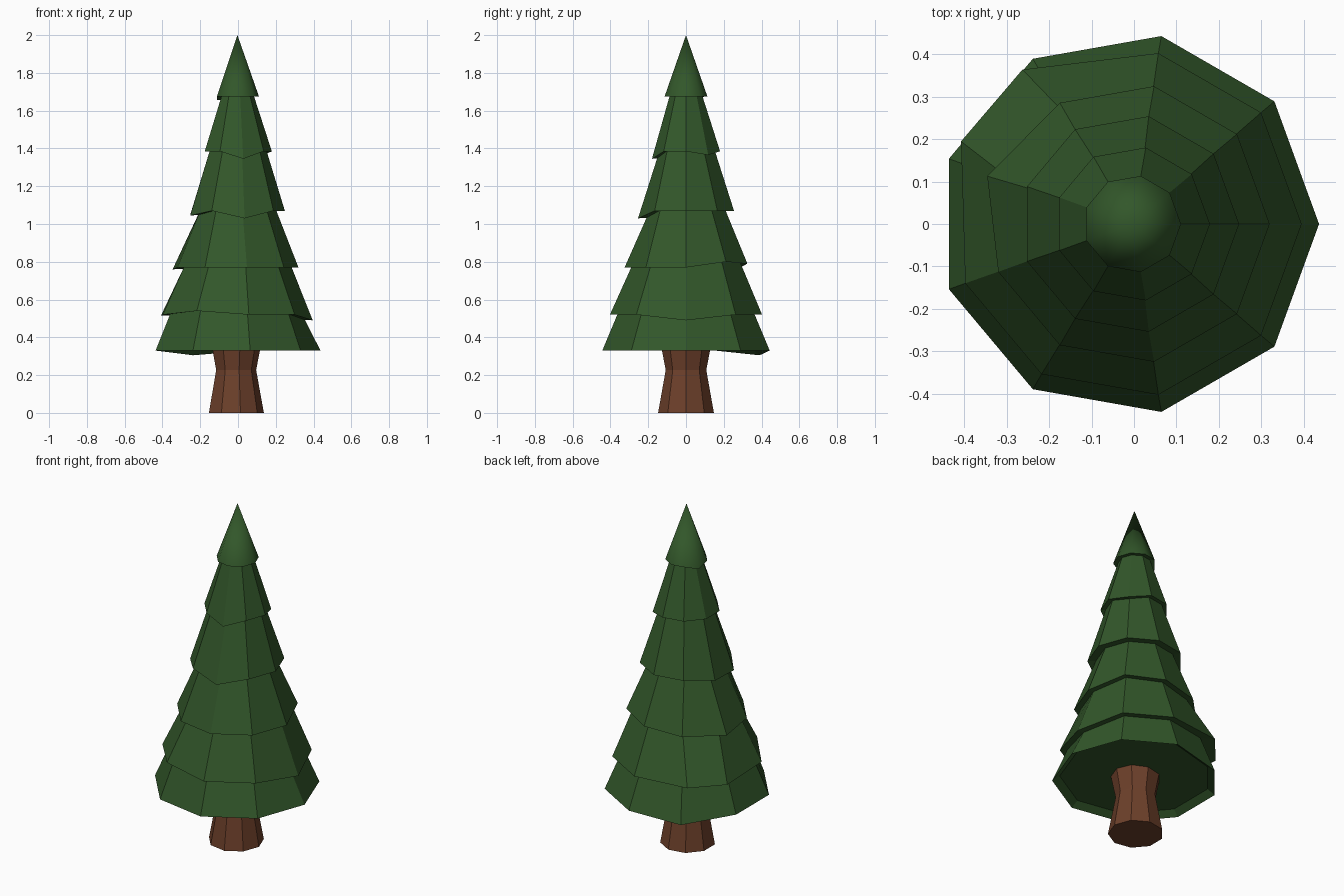
import bpy, bmesh
from math import cos, sin, radians

if "Cube" in bpy.data.objects:
    bpy.data.objects.remove(bpy.data.objects["Cube"])

SIDES = 9


def material(name, color):
    m = bpy.data.materials.new(name)
    m.diffuse_color = (*color, 1)
    m.use_nodes = True
    m.node_tree.nodes["Principled BSDF"].inputs["Base Color"].default_value = m.diffuse_color
    return m


def ring(bm, cx, r, z, shifts=None):
    """Nine-sided ring; shifts maps a corner index to its own (dx, dy, dz)."""
    out = []
    for i in range(SIDES):
        a = radians(i * 360 / SIDES)
        dx, dy, dz = (shifts or {}).get(i, (0, 0, 0))
        out.append(bm.verts.new((cx + r * cos(a) + dx, r * sin(a) + dy, z + dz)))
    return out


def bridge(bm, low, high):
    for i in range(SIDES):
        j = (i + 1) % SIDES
        bm.faces.new((low[i], low[j], high[j], high[i]))


def stack(bm, rings):
    bm.faces.new(rings[0][::-1])
    for low, high in zip(rings, rings[1:]):
        bridge(bm, low, high)


def finish(bm, name, mat):
    me = bpy.data.meshes.new(name)
    bm.to_mesh(me)
    bm.free()
    me.materials.append(mat)
    ob = bpy.data.objects.new(name, me)
    bpy.context.collection.objects.link(ob)


# Trunk with a narrow waist
bm = bmesh.new()
rings = [ring(bm, -0.013, r, z) for r, z in ((0.15, 0), (0.109, 0.227), (0.135, 0.36))]
stack(bm, rings)
bm.faces.new(rings[-1])
finish(bm, "trunk", material("bark", (0.15, 0.05, 0.023)))

# Branch tiers: centre x, rim radius, rim height, wall radius under the rim, bent corners
tiers = [
    (-0.0136, 0.450, 0.33, 0.410, {3: (0, 0, -0.025)}),
    (-0.0136, 0.409, 0.52, 0.368, {3: (-0.045, 0.01, 0), 4: (-0.01, 0.055, -0.005),
                                   0: (0, 0, -0.03), 6: (0, 0, 0.02)}),
    (-0.010, 0.330, 0.77, 0.293, {4: (-0.026, 0, -0.01), 1: (0, 0, 0.03), 2: (0, 0, 0.02)}),
    (-0.010, 0.258, 1.07, 0.212, {7: (0, 0, -0.04), 5: (0, 0, -0.025), 4: (0, 0, -0.02)}),
    (-0.004, 0.183, 1.385, 0.155, {7: (0, 0, -0.04), 1: (0, 0, -0.02)}),
    (-0.004, 0.115, 1.675, 0.088, {4: (0, 0, -0.02)}),
]
bm = bmesh.new()
rings = []
for cx, rim, z, wall, bent in tiers:
    drop = {i: (0, 0, s[2]) for i, s in bent.items()}
    rings.append(ring(bm, cx, wall, z + (0.03 if not rings else 0.003), drop))
    rings.append(ring(bm, cx, rim, z, bent))
stack(bm, rings)

# Smooth pointed tip
tip = bm.verts.new((-0.003, 0, 2.0))
for i in range(SIDES):
    f = bm.faces.new((rings[-1][i], rings[-1][(i + 1) % SIDES], tip))
    f.smooth = True
bmesh.ops.recalc_face_normals(bm, faces=bm.faces)
finish(bm, "foliage", material("needles", (0.032, 0.095, 0.023)))
